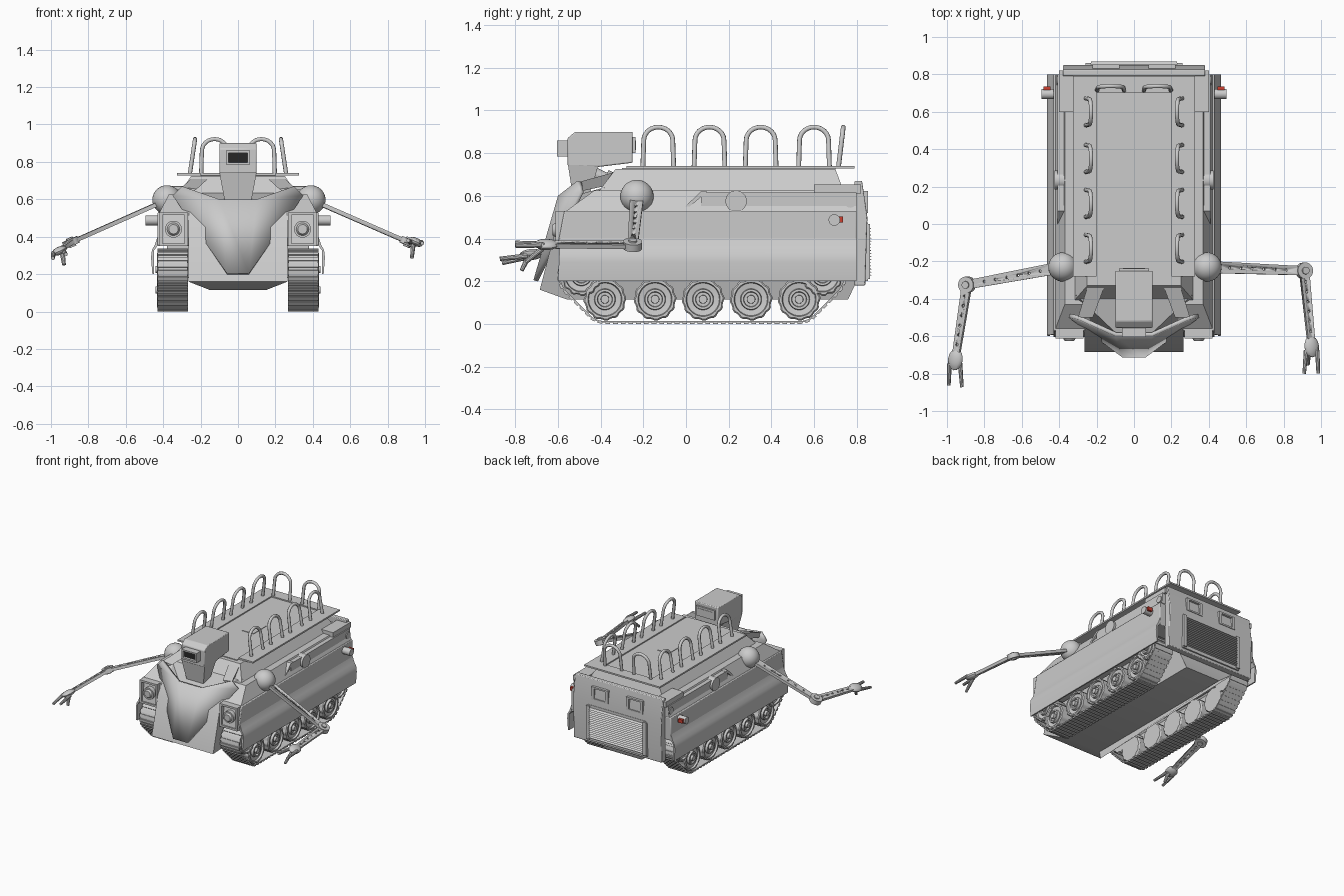
import bpy, bmesh, math
from mathutils import Vector as V, Matrix

if "Cube" in bpy.data.objects:
    bpy.data.objects.remove(bpy.data.objects["Cube"])

def mat(name, col):
    m = bpy.data.materials.new(name)
    m.diffuse_color = col
    m.use_nodes = True
    m.node_tree.nodes["Principled BSDF"].inputs["Base Color"].default_value = m.diffuse_color
    return m
BLACK, RED = mat("black", (.02, .02, .02, 1)), mat("red", (.6, .05, .03, 1))

def obj(name, bm, mirror=False, bevel=0, m=None):
    bmesh.ops.recalc_face_normals(bm, faces=bm.faces)
    me = bpy.data.meshes.new(name)
    bm.to_mesh(me); bm.free()
    me.polygons.foreach_set("use_smooth", [True] * len(me.polygons))
    me.set_sharp_from_angle(angle=math.radians(32))
    o = bpy.data.objects.new(name, me)
    bpy.context.collection.objects.link(o)
    if bevel:
        b = o.modifiers.new("bevel", 'BEVEL'); b.width = bevel; b.segments = 2
    if mirror:
        o.modifiers.new("mirror", 'MIRROR').use_mirror_merge = False
    if m: me.materials.append(m)
    return o

def box(bm, lo, hi, mtx=None):
    lo, hi = V(lo), V(hi)
    M = Matrix.Translation((lo + hi) / 2) @ Matrix.Diagonal((*(hi - lo), 1))
    bmesh.ops.create_cube(bm, size=1, matrix=(mtx @ M) if mtx else M)
    return bm

def cyl(bm, a, b, r, r2=None, seg=20):
    a, b = V(a), V(b)
    M = Matrix.Translation((a + b) / 2) @ (b - a).to_track_quat('Z', 'Y').to_matrix().to_4x4()
    bmesh.ops.create_cone(bm, cap_ends=True, segments=seg, radius1=r, radius2=r if r2 is None else r2,
                          depth=(b - a).length, matrix=M)
    return bm

def loft(bm, *loops):
    rings = [[bm.verts.new(p) for p in l] for l in loops]
    for A, B in zip(rings, rings[1:]):
        for i in range(len(A)):
            j = (i + 1) % len(A)
            bm.faces.new((A[i], A[j], B[j], B[i]))
    bm.faces.new(rings[0]); bm.faces.new(rings[-1])
    return bm

def side(pts, x): return [(x, y, z) for y, z in pts]
def prism(pts, x0, x1): return loft(bmesh.new(), side(pts, x0), side(pts, x1))
def rect(w, y0, y1, z): return [(-w, y0, z), (w, y0, z), (w, y1, z), (-w, y1, z)]
def new(): return bmesh.new()

# central hull, belly narrowing towards the bottom
pts = [(-.56, .115), (-.685, .16), (-.61, .45), (-.56, .53), (.8, .53), (.8, .2), (.76, .115)]
half = [(.15 if z < .12 else .265, y, z) for y, z in pts]
obj("hull", loft(new(), [(-x, y, z) for x, y, z in half], half))
# sponsons over the tracks and flared skirts
obj("sponson", prism([(-.605, .35), (-.57, .53), (.8, .53), (.8, .35)], .262, .43), True, .006)
sk = [(.425, .36), (.43, .4), (.445, .355), (.46, .33), (.465, .29), (.458, .2), (.448, .2), (.45, .325)]
obj("skirt", loft(new(), [(x, -.60 + (z - .2) * .05, z) for x, z in sk], [(x, .8, z) for x, z in sk]), True)
# stepped upper body
obj("lower_cabin", loft(new(), rect(.42, -.56, .8, .53), rect(.37, -.43, .8, .625)))
obj("upper_cabin", loft(new(), rect(.32, -.41, .74, .62), rect(.25, -.33, .7, .725)))
b = new()
box(b, (-.325, .70, .728), (.325, .79, .74))
for s in (-1, 1):
    x0, x1 = sorted((s * .2, s * .325))
    box(b, (x0, -.28, .728), (x1, .70, .74))
obj("roof_frame", b)
obj("roof_hatch", box(box(new(), (-.2, -.3, .715), (.2, .7, .731)), (-.05, .12, .73), (.05, .28, .735)))
# side ledges, drums, stowage and rear corner posts
b = box(new(), (.35, .07, .54), (.408, .8, .615))
box(b, (.30, .6, .61), (.40, .82, .652))
cyl(b, (.32, .235, .575), (.425, .235, .575), .05, seg=28)
cyl(b, (.42, .695, .487), (.495, .695, .487), .027)
cyl(b, (.39, .77, .57), (.415, .77, .57), .026)
obj("side_fittings", b, True)
obj("tail_lamp", box(new(), (.447, .715, .475), (.485, .735, .503)), True, m=RED)
obj("side_brace", prism([(-.02, .535), (.0, .535), (.1, .62), (.07, .62)], .36, .41), True)

# front shield: centre strip and two swept wings
b = new()
T, B, C, D = (.10, -.60, .6), (.30, -.51, .67), (.35, -.50, .62), (.06, -.715, .205)
vs = {(k, s): b.verts.new((s * p[0], p[1], p[2])) for k, p in zip("TBCD", (T, B, C, D)) for s in (1, -1)}
b.faces.new([vs[k] for k in (("T", -1), ("D", -1), ("D", 1), ("T", 1))])
for s in (1, -1):
    b.faces.new([vs[("T", s)], vs[("D", s)], vs[("C", s)]])
    b.faces.new([vs[("T", s)], vs[("C", s)], vs[("B", s)]])
o = obj("front_shield", b)
md = o.modifiers.new("thick", 'SOLIDIFY'); md.thickness = .022; md.offset = -1
# body wedge behind the shield
obj("nose_wedge", loft(new(), [(-.27, -.56, .5), (.27, -.56, .5), (.05, -.69, .21), (-.05, -.69, .21)],
                       [(-.31, -.38, .64), (.31, -.38, .64), (.1, -.58, .585), (-.1, -.58, .585)]))
b = new()
for s in (-1, 1):
    loft(b, [(s * .16, -.34, .71), (s * .25, -.34, .71), (s * .24, -.36, .65)],
         [(s * .22, -.5, .655), (s * .3, -.5, .665), (s * .28, -.5, .62)])
obj("hood_rail", b)

# headlamp in square frame
b = new()
for lo, hi in (((.27, .35), (.285, .53)), ((.405, .35), (.42, .53)), ((.27, .515), (.42, .53)), ((.27, .35), (.42, .365))):
    box(b, (lo[0], -.612, lo[1]), (hi[0], -.55, hi[1]))
obj("lamp_frame", b, True)
b = cyl(new(), (.345, -.55, .44), (.345, -.612, .44), .045, seg=28)
cyl(b, (.345, -.61, .44), (.345, -.625, .44), .035, .025, 28)
obj("headlamp", b, True)

# head with tapering chin, visor and rear screen
head = [(-.555, .74), (-.555, .87), (-.52, .9), (-.25, .9), (-.25, .755), (-.415, .735)]
obj("head", prism(head, -.1, .1), bevel=.006)
obj("chin", loft(new(), [(-.1, -.553, .745), (.1, -.553, .745), (.1, -.41, .745), (-.1, -.41, .745)],
                 [(-.072, -.53, .595), (.072, -.53, .595), (.072, -.455, .595), (-.072, -.455, .595)]))
b = new()
for lo, hi in (((-.065, .785), (-.052, .86)), ((.052, .785), (.065, .86)), ((-.065, .848), (.065, .86)), ((-.065, .785), (.065, .798))):
    box(b, (lo[0], -.605, lo[1]), (hi[0], -.55, hi[1]))
obj("visor_frame", b)
obj("visor_glass", box(new(), (-.053, -.585, .797), (.053, -.55, .849)), m=BLACK)
obj("head_screen", box(box(new(), (-.08, -.252, .8), (.08, -.237, .875)), (-.06, -.24, .815), (.06, -.234, .86)))
b = cyl(new(), (0, -.46, .72), (0, -.3, .645), .028)
cyl(b, (0, -.38, .685), (0, -.32, .655), .04)
obj("neck_strut", b)

# rear panel, windows and louvres
obj("rear_panel", prism([(.79, .67), (.825, .67), (.85, .5), (.84, .18), (.79, .18)], -.38, .38), bevel=.005)
b = new()
for s in (-1, 1):
    for dx, z0, z1, w in ((-.06, .52, .62, .012), (.06, .52, .62, .012), (0, .52, .532, .065), (0, .61, .622, .065)):
        box(b, (s * .15 + dx - w, .82, z0), (s * .15 + dx + w, .852, z1))
obj("rear_windows", b)
b = box(new(), (-.26, .84, .2), (.26, .852, .475))
for i in range(16):
    z = .225 + i * .0145
    loft(b, *[[(x, .85, z), (x, .87, z + .002), (x, .85, z + .013)] for x in (-.23, .23)])
for s in (-.245, .245):
    box(b, (s - .015, .85, .21), (s + .015, .862, .468))
obj("rear_louvres", b)

# road wheels, scalloped at the rim
b = new()
def wheel(y, z, R, scallop):
    prof = [(.40, .285), (.93, .285), (1, .295), (1, .425), (.93, .432), (.8, .432), (.76, .418), (.5, .414),
            (.47, .432), (.36, .432), (.33, .42), (.2, .42), (.19, .44), (.08, .44)]
    n = 48
    loft(b, *[[(x, y + R * r * (scallop if r > .9 and i % 4 > 1 else 1) * math.cos(math.tau * i / n),
                z + R * r * (scallop if r > .9 and i % 4 > 1 else 1) * math.sin(math.tau * i / n))
               for i in range(n)] for r, x in prof])
YS = (-.38, -.145, .08, .305, .53)
for y in YS: wheel(y, .115, .1, .95)
wheel(-.49, .225, .095, .93); wheel(.64, .225, .095, .93)
obj("road_wheels", b, True)

# track: belt around the wheels plus raised links
circ = [(-.49, .225), (-.38, .113), (.53, .113), (.64, .225)]
def belt(r, n=96):
    out = []
    for k in range(n):
        d = (math.cos(math.tau * (k + .5) / n), math.sin(math.tau * (k + .5) / n))
        c = max(circ, key=lambda c: c[0] * d[0] + c[1] * d[1])
        out.append((c[0] + r * d[0], c[1] + r * d[1]))
    return out
b = new()
o_, i_ = belt(.107), belt(.1)
loops = [[b.verts.new((x, *p)) for p in l] for x, l in ((.27, i_), (.27, o_), (.428, o_), (.428, i_))]
for q in range(4):
    A, B2 = loops[q], loops[(q + 1) % 4]
    for i in range(len(A)):
        j = (i + 1) % len(A)
        b.faces.new((A[i], A[j], B2[j], B2[i]))
P = [V((0, *p)) for p in belt(.107)]
seg = [(P[i], P[(i + 1) % len(P)]) for i in range(len(P))]
total = sum((q - p).length for p, q in seg)
N, acc, k = 84, 0, 0
for p, q in seg:
    L = (q - p).length
    while k < N and k * total / N < acc + L:
        t = (q - p).normalized()
        c = p + t * (k * total / N - acc)
        nrm = V((1, 0, 0)).cross(t)
        M = Matrix.Translation(c) @ Matrix((V((1, 0, 0)), t, nrm)).transposed().to_4x4()
        box(b, (.267, -.011, -.006), (.43, .011, .006), M)
        k += 1
    acc += L
obj("track", b, True)

# roof handrails
def rail(name, c, d, lean):
    cu = bpy.data.curves.new(name, 'CURVE')
    cu.dimensions = '3D'; cu.bevel_depth = .0115; cu.bevel_resolution = 2; cu.use_fill_caps = True
    w, pts = .068, [(-.072, 0)]
    pts += [(-w * math.cos(math.pi * i / 12), .122 + .062 * math.sin(math.pi * i / 12)) for i in range(13)] + [(.072, 0)]
    s = cu.splines.new('POLY'); s.points.add(len(pts) - 1)
    for q, (u, h) in zip(s.points, pts):
        q.co = (*(V(c) + V(d) * u + V((0, 0, h)) + V(lean) * h), 1)
    bpy.context.collection.objects.link(bpy.data.objects.new(name, cu))
for s in (-1, 1):
    for y in (-.13, .11, .35, .6):
        rail("side_handrail", (s * .257, y, .738), (0, 1, 0), (-s * .15, 0, 0))
    rail("rear_handrail", (s * .125, .715, .738), (1, 0, 0), (0, .12, 0))

# arms: shoulder ball, drilled links, elbow, wrist and fingers
def arm(tag, S, E, W, tips):
    S, E, W = V(S), V(E), V(W)
    n = (E - S).cross(W - E).normalized()
    if n.z < 0: n = -n
    b = new()
    bmesh.ops.create_uvsphere(b, u_segments=32, v_segments=18, radius=.078, matrix=Matrix.Translation(S))
    obj(tag + "_shoulder", b)
    b, cut = new(), new()
    for A, Z, w0, w1, f in ((S, E, .032, .024, .2), (E, W, .026, .019, .12)):
        u = (Z - A).normalized(); v = n.cross(u)
        loft(b, *[[A + v * w0 + n * h, A - v * w0 + n * h, Z - v * w1 + n * h, Z + v * w1 + n * h] for h in (-.011, .011)])
        for i in range(6):
            c = A.lerp(Z, f + (.9 - f) * i / 6 + .03)
            cyl(cut, c - n * .03, c + n * .03, .0075, seg=10)
    o = obj(tag + "_arm_links", b)
    c = obj(tag + "_hole_cutter", cut)
    c.hide_render = True; c.hide_set(True)
    m = o.modifiers.new("holes", 'BOOLEAN'); m.object = c; m.solver = 'EXACT'; m.use_self = True
    b = cyl(new(), E - n * .018, E + n * .018, .044, seg=28)
    cyl(b, E - n * .026, E + n * .026, .02)
    obj(tag + "_elbow", b)
    b = new()
    u = (W - E).normalized()
    M = Matrix.Translation(W) @ Matrix((n.cross(u), u, n)).transposed().to_4x4() @ Matrix.Diagonal((.042, .058, .022, 1))
    bmesh.ops.create_uvsphere(b, u_segments=16, v_segments=8, radius=1, matrix=M)
    for t in tips:
        t = V(t)
        r = W + u * .02 + V(((t.x - W.x) * .8, 0, (t.z - W.z) * .25))
        cyl(b, W, r, .012, seg=10)
        cyl(b, r, t, .013, .01, 10)
    obj(tag + "_hand", b)
arm("left", (-.38, -.23, .597), (-.893, -.325, .37), (-.955, -.725, .325),
    [(-.99, -.862, .285), (-.92, -.872, .305), (-.93, -.77, .25)])
arm("right", (.39, -.23, .597), (.91, -.25, .37), (.95, -.655, .372),
    [(.91, -.8, .38), (.985, -.8, .365), (.93, -.75, .29)])
